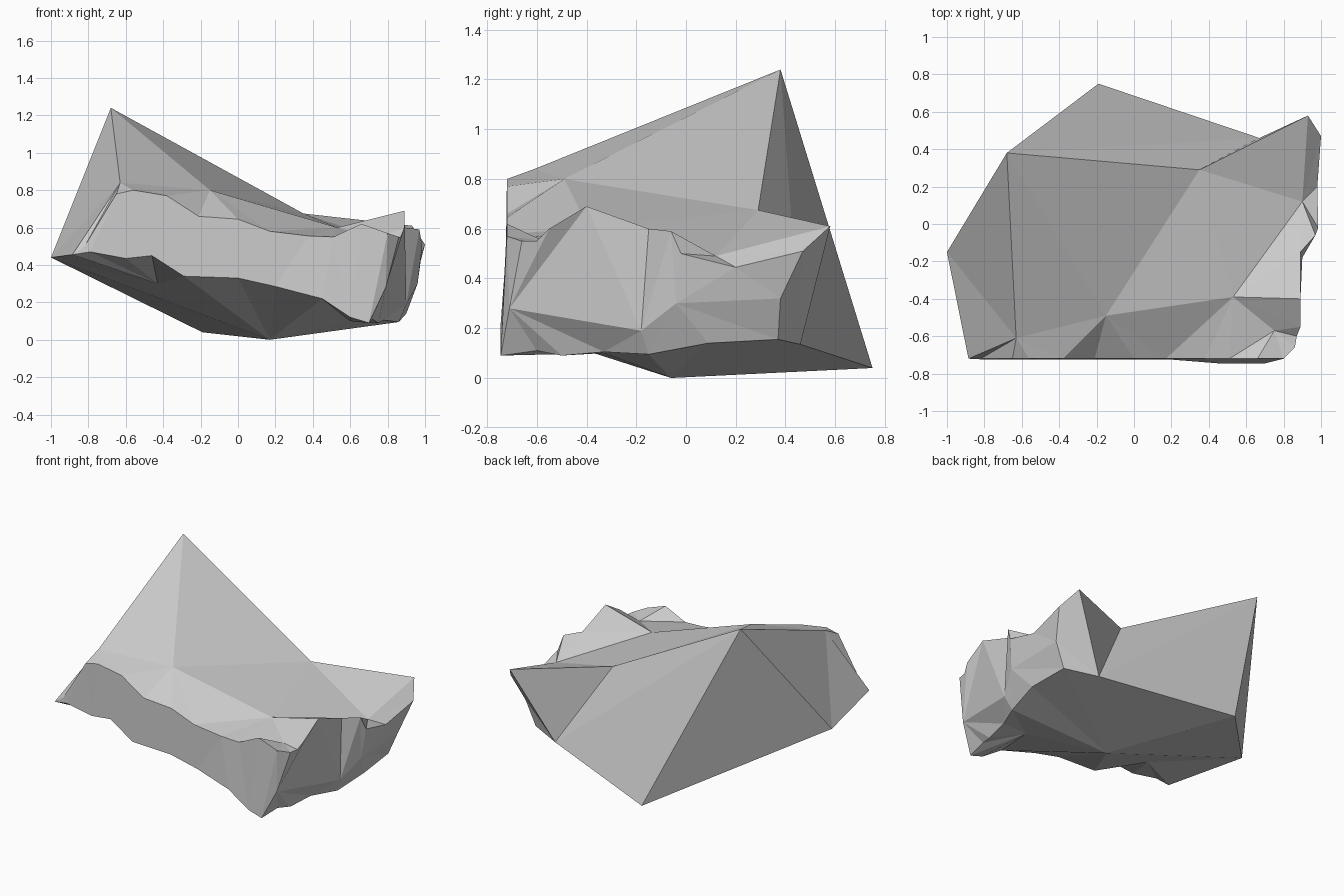
import bpy, bmesh

if "Cube" in bpy.data.objects:
    bpy.data.objects.remove(bpy.data.objects["Cube"])

bm = bmesh.new()


def v(x, y, z):
    return bm.verts.new((x, y, z))


def face(a, b, c):
    if len({a, b, c}) == 3:
        bm.faces.new((a, b, c))


def fan(tip, chain):
    for a, b in zip(chain, chain[1:]):
        face(tip, a, b)


def stitch(a, b, axis):
    """Triangulate the strip between two chains ordered along one axis."""
    i = j = 0
    while i < len(a) - 1 or j < len(b) - 1:
        step_a = j == len(b) - 1 or (
            i < len(a) - 1 and a[i + 1].co[axis] <= b[j + 1].co[axis])
        if step_a:
            face(a[i], a[i + 1], b[j])
            i += 1
        else:
            face(a[i], b[j + 1], b[j])
            j += 1


# Main corners of the boulder
peak = v(-0.68, 0.38, 1.24)
left = v(-1.0, -0.15, 0.44)
back = v(-0.19, 0.75, 0.04)
base = v(0.17, -0.06, 0.0)
back_foot = v(0.67, 0.46, 0.135)
saddle = v(0.35, 0.29, 0.675)

# Ridge points on the top
t1 = v(-0.63, -0.61, 0.84)
t2 = v(-0.15, -0.49, 0.80)
t3 = v(0.53, -0.39, 0.60)
t4 = v(0.75, -0.57, 0.55)
t5 = v(0.90, 0.12, 0.49)

# Underside points
under_left = v(-0.43, -0.38, 0.30)
under_right = v(0.60, -0.33, 0.10)

# Front cliff: upper and lower rims (x, z), sharing the left tip
tip = v(-0.885, -0.72, 0.455)
front_top = [tip] + [v(x, -0.72, z) for x, z in (
    (-0.82, 0.50), (-0.65, 0.78), (-0.56, 0.80), (-0.38, 0.77), (-0.21, 0.66),
    (0.0, 0.645), (0.17, 0.58), (0.38, 0.555), (0.51, 0.55), (0.66, 0.62),
    (0.80, 0.57))]
front_low = [tip] + [v(x, -0.745 if x > 0.4 else -0.725, z) for x, z in (
    (-0.79, 0.47), (-0.60, 0.435), (-0.46, 0.45), (-0.29, 0.34), (0.0, 0.33),
    (0.20, 0.285), (0.45, 0.22), (0.60, 0.12), (0.70, 0.09))]

# Right cliff: upper, middle and lower chains
right_top = [front_top[-1]] + [v(*p) for p in (
    (0.86, -0.66, 0.55), (0.87, -0.60, 0.55), (0.89, -0.55, 0.60),
    (0.89, -0.40, 0.69), (0.89, -0.15, 0.60), (0.97, -0.06, 0.59),
    (0.985, -0.02, 0.50), (0.98, 0.20, 0.445), (1.0, 0.47, 0.51))]
right_mid = [v(*p) for p in (
    (0.79, -0.71, 0.28), (0.90, -0.18, 0.19), (0.96, -0.04, 0.30),
    (0.95, 0.38, 0.32))]
right_low = [front_low[-1]] + [v(*p) for p in (
    (0.72, -0.60, 0.11), (0.75, -0.50, 0.09), (0.78, -0.33, 0.105),
    (0.86, -0.15, 0.095), (0.90, 0.09, 0.14), (0.88, 0.37, 0.155))]
back_right = v(0.93, 0.58, 0.61)

# Top faces
fan(t1, [peak, left] + front_top[:5] + [t2, peak])
fan(t2, front_top[4:8] + [t3, saddle, peak])
fan(t3, front_top[7:10] + [t4] + right_top[3:6] + [t5, saddle])
fan(t4, front_top[9:] + right_top[1:4])
fan(t5, right_top[5:] + [back_right, saddle])

# Cliff walls
stitch(front_top, front_low, 0)
face(front_top[-1], right_mid[0], front_low[-1])
stitch(right_top, right_mid, 1)
stitch(right_mid, right_low, 1)

# Back faces
face(peak, left, back)
fan(back_foot, [back, peak, saddle, back_right, right_top[-1],
                right_mid[-1], right_low[-1]])

# Underside
fan(under_left, [base, left] + front_low[:5] + [base])
fan(under_right, [base] + front_low[7:] + right_low[1:5] + [base])
fan(base, front_low[4:8])
fan(base, right_low[4:] + [back_foot, back, left])

bmesh.ops.recalc_face_normals(bm, faces=bm.faces[:])
mesh = bpy.data.meshes.new("boulder")
bm.to_mesh(mesh)
bm.free()
bpy.context.collection.objects.link(bpy.data.objects.new("boulder", mesh))
